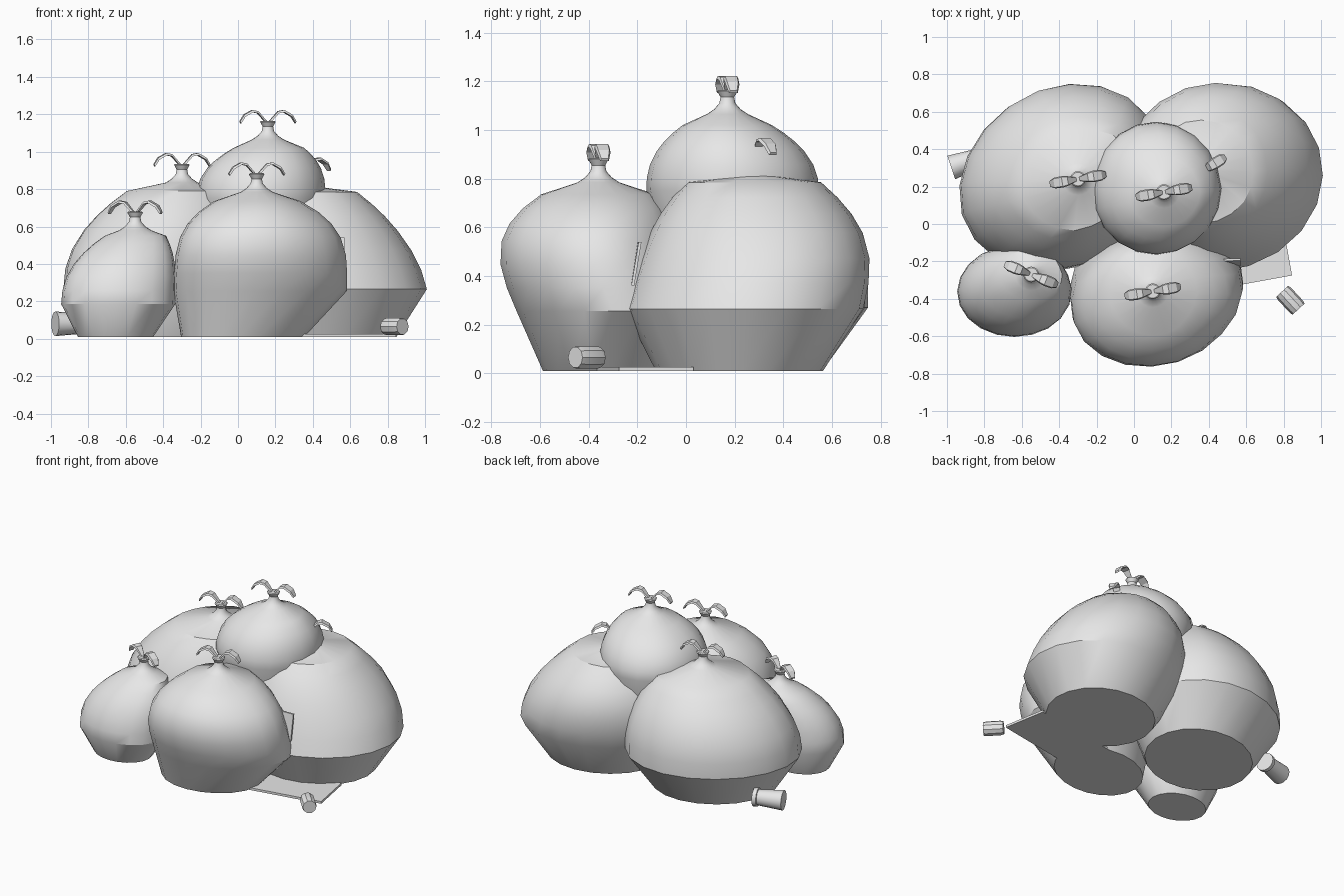
import bpy, bmesh, math, random
from mathutils import Vector

if "Cube" in bpy.data.objects:
    bpy.data.objects.remove(bpy.data.objects["Cube"])

random.seed(4)
grey = bpy.data.materials.new("bin_bag_grey")
grey.diffuse_color = (0.8, 0.8, 0.8, 1)
grey.use_nodes = True
grey.node_tree.nodes["Principled BSDF"].inputs["Base Color"].default_value = grey.diffuse_color


def finish(name, bm, angle=32):
    bmesh.ops.recalc_face_normals(bm, faces=bm.faces)
    me = bpy.data.meshes.new(name)
    bm.to_mesh(me)
    bm.free()
    me.materials.append(grey)
    ob = bpy.data.objects.new(name, me)
    bpy.context.collection.objects.link(ob)
    bpy.ops.object.select_all(action='DESELECT')
    ob.select_set(True)
    bpy.context.view_layer.objects.active = ob
    bpy.ops.object.shade_smooth_by_angle(angle=math.radians(angle))
    return ob


def skin(bm, loops):
    """Bridge a list of equal point loops and cap both ends."""
    rows = [[bm.verts.new(p) for p in loop] for loop in loops]
    n = len(rows[0])
    for a, b in zip(rows, rows[1:]):
        for i in range(n):
            j = (i + 1) % n
            bm.faces.new((a[i], a[j], b[j], b[i]))
    bm.faces.new(rows[0][::-1])
    bm.faces.new(rows[-1])


def ellipse(cx, cy, z, rx, ry, n, rot=0, wobble=None):
    pts = []
    c, s = math.cos(rot), math.sin(rot)
    for i in range(n):
        a = 2 * math.pi * i / n - rot
        w = 1 + (wobble(i) if wobble else 0)
        u, v = rx * w * math.cos(a), ry * w * math.sin(a)
        pts.append((cx + u * c - v * s, cy + u * s + v * c, z))
    return pts


def bag(name, belly, size, knot, heights, foot, top, power, bulge=(0, 0),
        turn=.17, rot=0, foot_shift=(0, 0), n=20):
    """Tied sack: flat foot, creased belly, rounded shoulder, neck and two ears."""
    (bx, by), (rx, ry), (kx, ky) = belly, size, knot
    z0, zb, zs, zk = heights
    rot = math.radians(rot)
    ph = random.uniform(0, 6)
    jit = [random.uniform(-1, 1) for _ in range(n)]
    loops = [ellipse(bx + foot_shift[0], by + foot_shift[1], z0, rx * foot, ry * foot, n, rot)]
    # body rings
    for t in (0, .2, .4, .6, .75, .88, 1):
        fx, fy = (1 - (1 - top[k]) * t ** power[k] for k in (0, 1))
        b = math.sin(math.pi * t)
        cx = bx + (kx - bx) * t * t + bulge[0] * b
        cy = by + (ky - by) * t * t + bulge[1] * b

        def wob(i, t=t):
            a = 2 * math.pi * i / n
            return .006 * math.sin(3 * a + ph) + t * (.015 * jit[i] + .012 * math.sin(5 * a + ph))
        loops.append(ellipse(cx, cy, zb + (zs - zb) * t, rx * fx, ry * fy, n, rot, wob))
    # gathered neck, h measured back from the knot
    for r, h in ((.085, -.09), (.055, -.07), (.033, -.045), (.028, -.02), (.042, .005), (.036, .01)):
        loops.append(ellipse(kx, ky, zk + h, r, r, n))
    bm = bmesh.new()
    skin(bm, loops)
    finish(name, bm)

    # pair of drooping ears
    bm = bmesh.new()
    for side in (0, math.pi):
        d = Vector((math.cos(turn + side), math.sin(turn + side), 0))
        w = Vector((-d.y, d.x, 0))
        up = Vector((0, 0, 1))
        o = Vector((kx, ky, zk))
        strip = []
        for out, h, half in ((.01, .005, .012), (.055, .056, .026), (.085, .062, .031),
                             (.128, .038, .029), (.15, .002, .018)):
            c = o + d * out + up * h
            nrm = (up + d * (out - .07) * 6).normalized() * .006
            strip.append([c - w * half - nrm, c + w * half - nrm,
                          c + w * half * .8 + nrm, c - w * half * .8 + nrm])
        skin(bm, strip)
    finish(name + "_ears", bm, 20)


# belly centre, radii, knot, (floor, belly, shoulder, knot heights), foot size, shoulder size, curve
bag("front_bag", (.115, -.325), (.47, .365), (.1, -.36), (.01, .255, .735, .875), .71, (.5, .64), (3.8, 4.5),
    bulge=(.005, -.065), rot=14, foot_shift=(-.09, 0))
bag("right_bag", (.465, .235), (.555, .483), (.36, .28), (.01, .265, .785, .9), .7, (.5, .57), (2.1, 2.8),
    bulge=(-.03, .04), turn=.55, rot=20, foot_shift=(0, -.015))
bag("left_bag", (-.385, .245), (.57, .478), (-.3, .24), (.01, .27, .79, .925), .71, (.53, .55), (2.2, 2.5),
    bulge=(0, .01), rot=30, foot_shift=(.015, -.04))
bag("small_bag", (-.64, -.36), (.305, .245), (-.55, -.27), (.01, .185, .55, .67), .66, (.54, .56), (2.6, 2.6),
    turn=-.38, foot_shift=(-.015, .01))
bag("top_bag", (.12, .19), (.345, .355), (.16, .17), (.5, .75, 1.02, 1.155), .77, (.55, .52), (2.6, 2.4))


def lathe_between(name, a, b, profile, n):
    """Round part along the line a-b; profile holds (fraction, radius)."""
    a, b = Vector(a), Vector(b)
    d = (b - a).normalized()
    u = Vector((-d.y, d.x, 0)).normalized()
    v = d.cross(u)
    loops = []
    for f, r in profile:
        c = a.lerp(b, f)
        loops.append([c + (u * math.cos(2 * math.pi * i / n) + v * math.sin(2 * math.pi * i / n)) * r
                      for i in range(n)])
    bm = bmesh.new()
    skin(bm, loops)
    finish(name, bm)


# litter: drink cup and tin
lathe_between("paper_cup", (-.977, .302, .08), (-.79, .365, .08),
              [(0, .066), (.85, .052), (.86, .062), (1, .062)], 16)
lathe_between("tin_can", (.792, -.36, .065), (.88, -.455, .065), [(0, .044), (.15, .048), (.85, .048), (1, .044)], 10)


def board(name, corners, thick):
    bm = bmesh.new()
    skin(bm, [[Vector(c) for c in corners], [Vector(c) + Vector(thick) for c in corners]])
    finish(name, bm)


# flat cardboard on the floor and a scrap standing between the bags
board("floor_card", [(.845, -.275, .01), (.79, .03, .01), (.15, -.07, .01), (.21, -.39, .01)], (0, 0, .016))
board("standing_card", [(.3, -.235, .36), (.57, -.225, .36), (.57, -.195, .54), (.3, -.205, .54)], (0, .012, 0))
